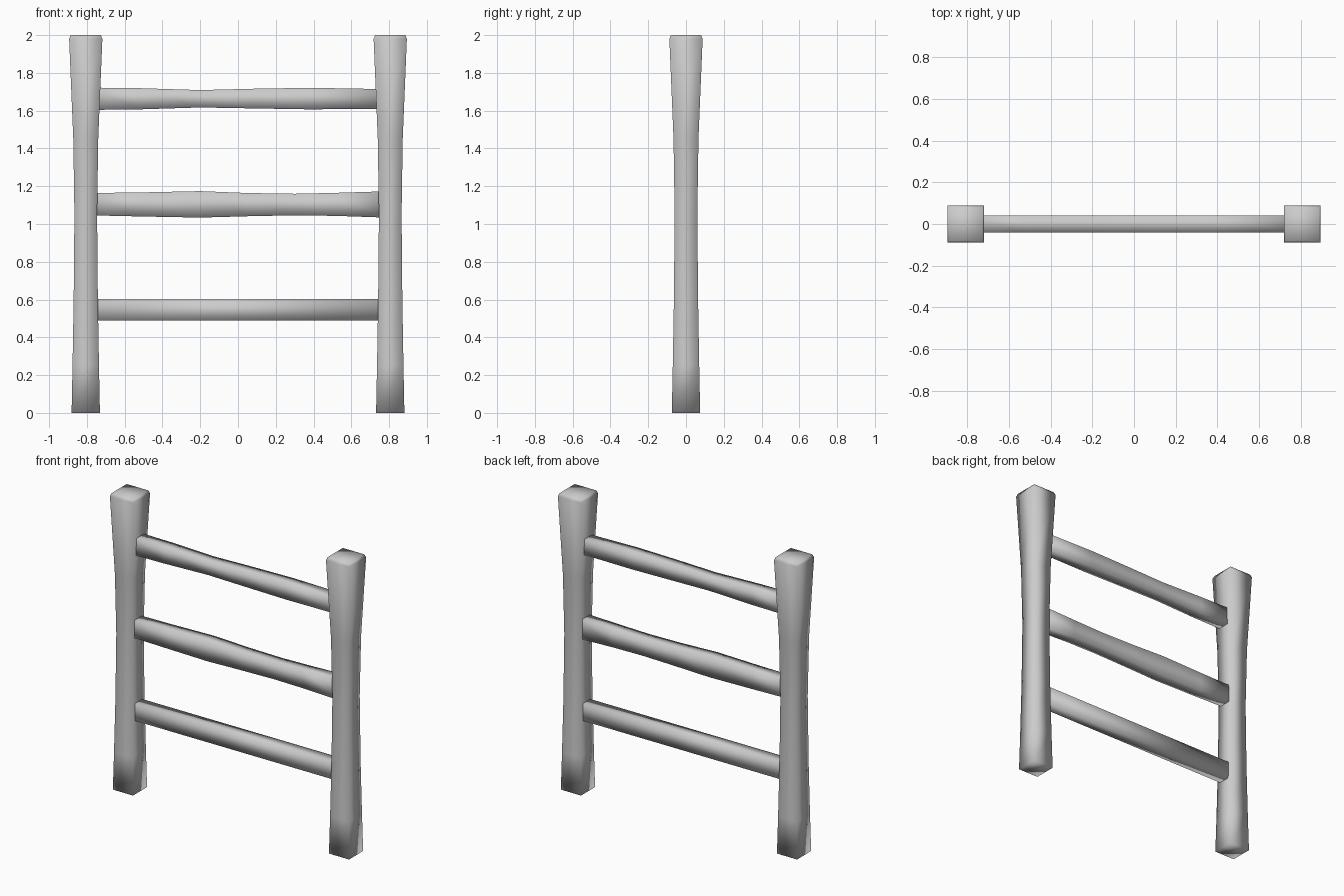
import bpy
import bmesh

cube = bpy.data.objects.get("Cube")
if cube:
    bpy.data.objects.remove(cube, do_unlink=True)

# Single plain grey for all timber
grey = bpy.data.materials.new("plain grey")
grey.use_nodes = True
grey.diffuse_color = (0.6, 0.6, 0.6, 1)
grey.node_tree.nodes["Principled BSDF"].inputs["Base Color"].default_value = (0.6, 0.6, 0.6, 1)


def loft(name, rings):
    """Skin a row of four-cornered rings into a closed, smooth-shaded beam."""
    bm = bmesh.new()
    loops = [[bm.verts.new(p) for p in ring] for ring in rings]
    for a, b in zip(loops, loops[1:]):
        for i in range(4):
            j = (i + 1) % 4
            bm.faces.new((a[i], a[j], b[j], b[i]))
    bm.faces.new(loops[0])
    bm.faces.new(loops[-1])
    bmesh.ops.recalc_face_normals(bm, faces=bm.faces)
    for face in bm.faces:
        face.smooth = True
    mesh = bpy.data.meshes.new(name)
    bm.to_mesh(mesh)
    bm.free()
    mesh.materials.append(grey)
    obj = bpy.data.objects.new(name, mesh)
    bpy.context.collection.objects.link(obj)
    return obj


CORNERS = ((-1, -1), (1, -1), (1, 1), (-1, 1))

# Square posts, waisted in the middle: height, half width
POST = ((0, 0.075), (0.25, 0.07), (0.6, 0.064), (1.05, 0.06),
        (1.45, 0.066), (1.98, 0.088), (2, 0.08))
for side, name in ((1, "left_post"), (-1, "right_post")):
    loft(name, [[(side * 0.806 + sx * w, sy * w, z) for sx, sy in CORNERS]
                for z, w in POST])

# Rungs between the posts: x, bottom, top
RUNGS = {
    "top_rung": ((-0.78, 1.604, 1.722), (-0.52, 1.607, 1.719), (-0.2, 1.617, 1.709),
                 (0.08, 1.612, 1.716), (0.38, 1.607, 1.721), (0.78, 1.61, 1.714)),
    "middle_rung": ((-0.78, 1.046, 1.164), (-0.52, 1.04, 1.167), (-0.2, 1.034, 1.174),
                    (0.05, 1.041, 1.164), (0.3, 1.046, 1.16), (0.52, 1.043, 1.165),
                    (0.78, 1.034, 1.173)),
    "bottom_rung": ((-0.78, 0.488, 0.604), (0.78, 0.488, 0.604)),
}
for name, profile in RUNGS.items():
    loft(name, [[(x, sy * 0.04, (low, high)[sz > 0]) for sy, sz in CORNERS]
                for x, low, high in profile])
